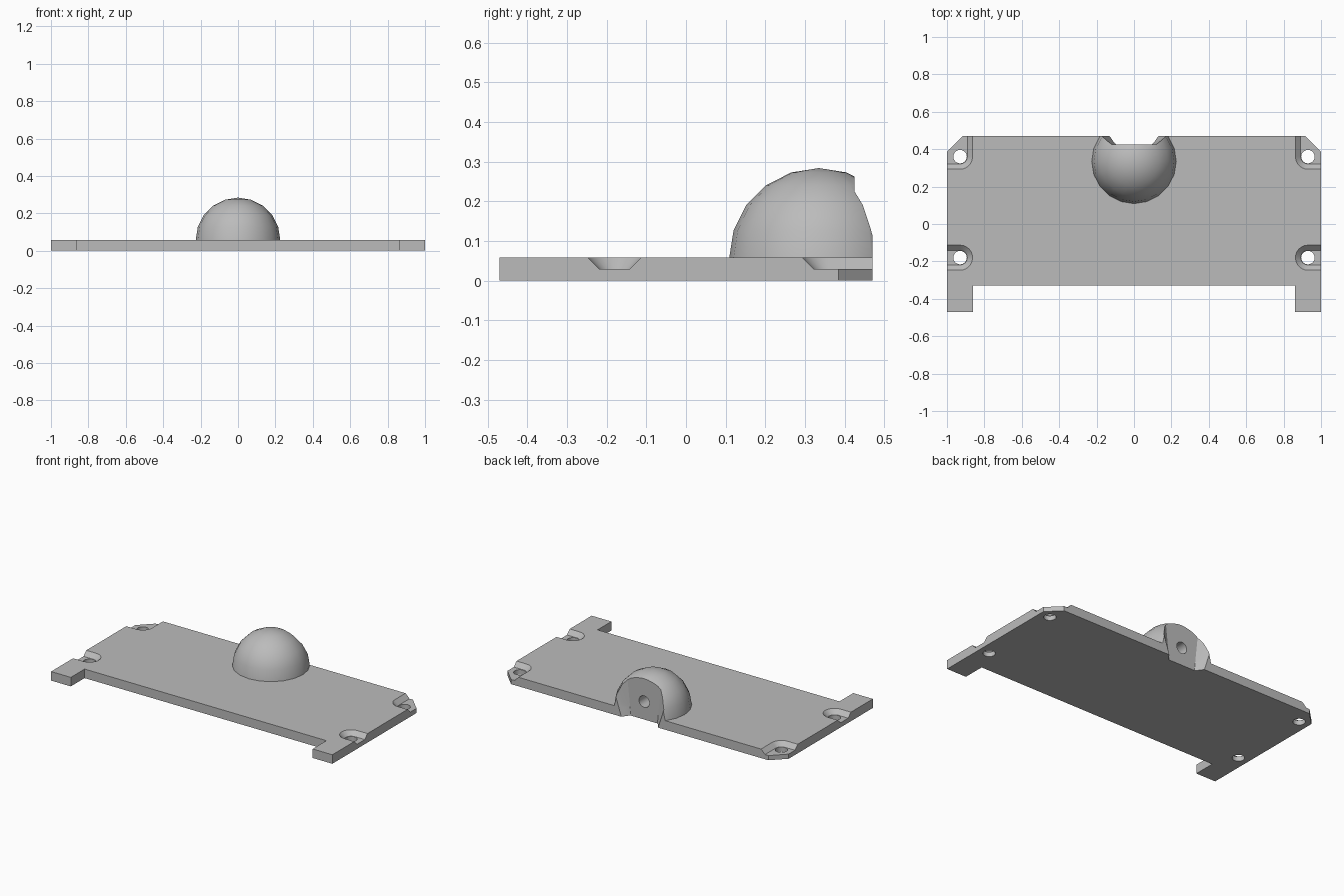
import bpy, bmesh, math
from mathutils import Vector

if "Cube" in bpy.data.objects:
    bpy.data.objects.remove(bpy.data.objects["Cube"], do_unlink=True)

THICK = 0.058      # plate thickness
BACK = 0.47        # half depth
DOME_Y = 0.335
DOME_R = 0.226

grey = bpy.data.materials.new("light grey")
grey.use_nodes = True
colour = (0.5, 0.5, 0.5, 1)
grey.diffuse_color = colour
grey.node_tree.nodes["Principled BSDF"].inputs["Base Color"].default_value = colour


def make_object(name, bm):
    bmesh.ops.recalc_face_normals(bm, faces=bm.faces)
    mesh = bpy.data.meshes.new(name)
    bm.to_mesh(mesh)
    bm.free()
    mesh.materials.append(grey)
    obj = bpy.data.objects.new(name, mesh)
    bpy.context.collection.objects.link(obj)
    return obj


def hull(name, points):
    bm = bmesh.new()
    for p in points:
        bm.verts.new(p)
    bmesh.ops.convex_hull(bm, input=bm.verts)
    bmesh.ops.dissolve_limit(bm, angle_limit=0.01, verts=bm.verts, edges=bm.edges)
    obj = make_object(name, bm)
    obj.hide_render = True
    return obj


def ring(centre, radius, z, count=24):
    return [Vector((centre[0] + radius * math.cos(math.tau * i / count),
                    centre[1] + radius * math.sin(math.tau * i / count), z))
            for i in range(count)]


def cut(obj, cutters):
    for c in cutters:
        mod = obj.modifiers.new("cut", "BOOLEAN")
        mod.operation = "DIFFERENCE"
        mod.solver = "EXACT"
        mod.object = c
    graph = bpy.context.evaluated_depsgraph_get()
    mesh = bpy.data.meshes.new_from_object(obj.evaluated_get(graph))
    obj.modifiers.clear()
    obj.data = mesh


# Base plate: half outline mirrored, with two front legs and chamfered back corners
half = [(0.86, -0.33), (0.86, -BACK), (1, -BACK), (1, 0.385), (0.915, BACK)]
outline = half + [(-x, y) for x, y in reversed(half)]
bm = bmesh.new()
face = bm.faces.new([bm.verts.new((x, y, 0)) for x, y in outline])
top = bmesh.ops.extrude_face_region(bm, geom=[face])["geom"]
bmesh.ops.translate(bm, vec=(0, 0, THICK),
                    verts=[v for v in top if isinstance(v, bmesh.types.BMVert)])
plate = make_object("base_plate", bm)

# Dome: upper part of a sphere, sliced flush with the back of the plate
bm = bmesh.new()
bmesh.ops.create_uvsphere(bm, u_segments=20, v_segments=10, radius=DOME_R)
bmesh.ops.translate(bm, verts=bm.verts, vec=(0, DOME_Y, THICK))
for point, normal in (((0, 0, THICK), (0, 0, -1)), ((0, BACK, 0), (0, 1, 0))):
    bmesh.ops.bisect_plane(bm, geom=bm.verts[:] + bm.edges[:] + bm.faces[:],
                           plane_co=point, plane_no=normal, clear_outer=True)
    bmesh.ops.holes_fill(bm, edges=[e for e in bm.edges if e.is_boundary])
dome = make_object("dome", bm)

# Flared notch through the back of dome and plate, with a round socket in its wall
def notch_level(z, inner, outer):
    flare = (outer - inner) / 0.045
    return [(s * (inner + flare * d), 0.425 + d, z) for s in (-1, 1) for d in (0, 0.1)]

notch = hull("notch_cutter", notch_level(-0.02, 0.092, 0.124) + notch_level(0.32, 0.128, 0.194))
socket = hull("socket_cutter", [(p.x, y, p.y) for y in (0.33, 0.5)
                                for p in ring((0, 0.115), 0.037, 0)])

# Screw seats: tapered recesses open to the plate edges, plus through holes
seats = []
for side in (-1, 1):
    for y, shifts in ((-0.18, [(0, 0), (0.2, 0)]),
                      (0.36, [(0, 0), (0.2, 0), (0, 0.2), (0.2, 0.2)])):
        points = []
        for dx, dy in shifts:
            centre = (side * (0.93 + dx), y + dy)
            points += ring(centre, 0.039, 0.03) + ring(centre, 0.079, 0.07)
        seats.append(hull("seat_cutter", points))
        hole = (side * 0.93, y)
        seats.append(hull("hole_cutter", ring(hole, 0.036, -0.02) + ring(hole, 0.036, 0.045)))

cut(dome, [notch, socket])
cut(plate, [notch, socket] + seats)
for c in [notch, socket] + seats:
    bpy.data.objects.remove(c, do_unlink=True)

# Smooth the curved faces and keep the machined edges sharp
bpy.ops.object.select_all(action="DESELECT")
for obj in (plate, dome):
    obj.select_set(True)
bpy.context.view_layer.objects.active = plate
bpy.ops.object.shade_smooth_by_angle(angle=math.radians(30))
